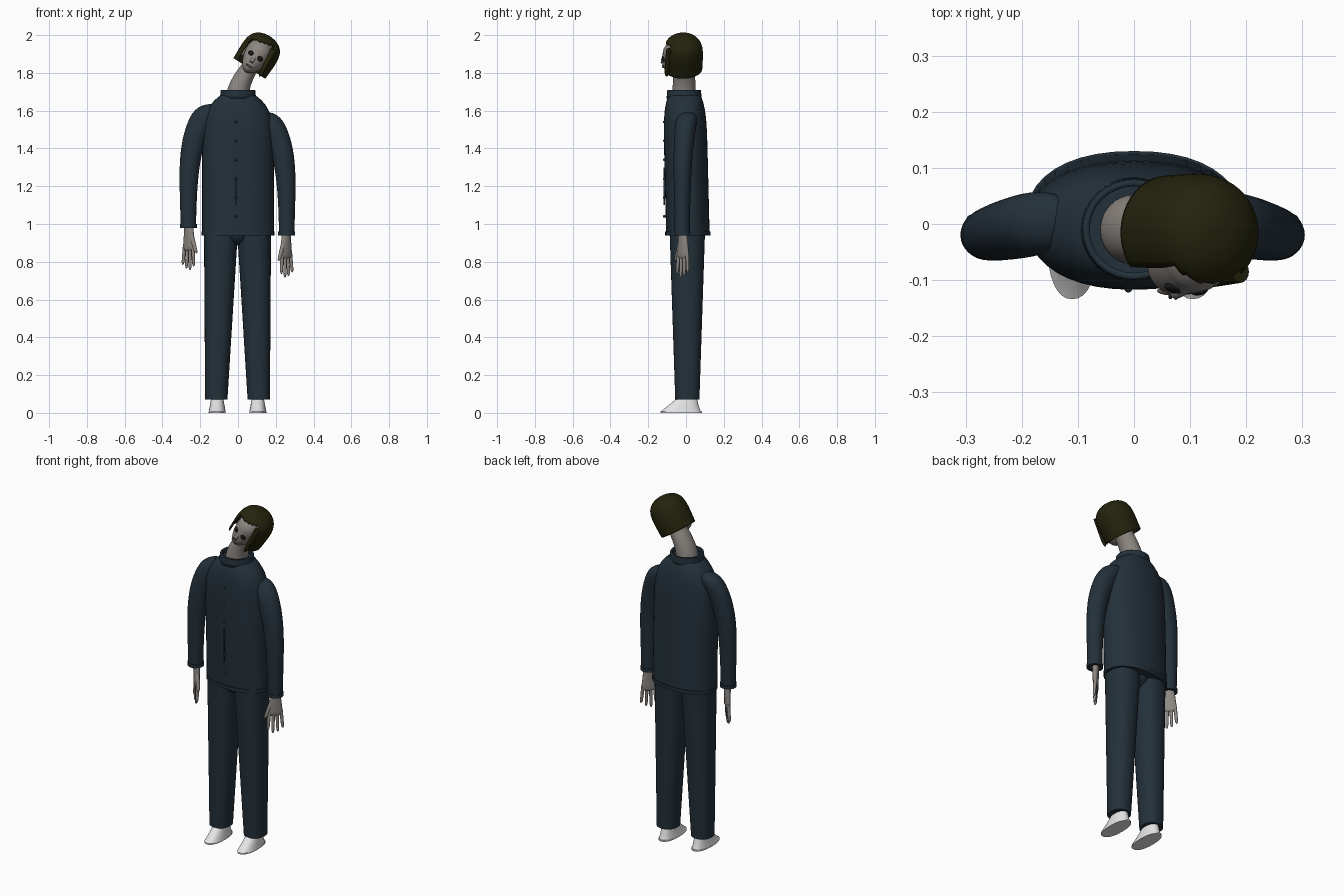
import bpy, bmesh
from math import sin, cos, pi, radians, degrees, atan2, copysign
from mathutils import Matrix, Vector

cube = bpy.data.objects.get("Cube")
if cube:
    bpy.data.objects.remove(cube)


def material(name, *rgb):
    mat = bpy.data.materials.new(name)
    mat.use_nodes = True
    mat.diffuse_color = (*rgb, 1)
    shader = mat.node_tree.nodes["Principled BSDF"]
    shader.inputs["Base Color"].default_value = mat.diffuse_color
    shader.inputs["Roughness"].default_value = 0.8
    return mat


navy = material("navy cloth", 0.017, 0.03, 0.042)
skin = material("pale skin", 0.27, 0.245, 0.225)
olive = material("dark olive hair", 0.018, 0.017, 0.004)
white = material("white shoe", 0.78, 0.78, 0.78)
black = material("eye black", 0.008, 0.008, 0.008)
brown = material("lip brown", 0.13, 0.1, 0.09)


def finish(name, bm, mat, frame=Matrix(), thickness=0):
    bmesh.ops.recalc_face_normals(bm, faces=bm.faces)
    bm.transform(frame)
    if frame.determinant() < 0:
        bmesh.ops.reverse_faces(bm, faces=bm.faces)
    mesh = bpy.data.meshes.new(name)
    bm.to_mesh(mesh)
    bm.free()
    mesh.materials.append(mat)
    part = bpy.data.objects.new(name, mesh)
    bpy.context.collection.objects.link(part)
    if thickness:
        shell = part.modifiers.new("thickness", "SOLIDIFY")
        shell.thickness = thickness
        shell.offset = 0
    bpy.ops.object.select_all(action="DESELECT")
    part.select_set(True)
    bpy.context.view_layer.objects.active = part
    bpy.ops.object.shade_smooth_by_angle(angle=radians(40))


def loft(start, end, start_size, end_size, bend=1, flare=1, cap=0,
         power=2, sides=32, steps=20, closed=True):
    """Level rings from start to end. Bend eases the path, flare eases the
    size, cap rounds off the end, power squares the cross-section."""
    start, end = Vector(start), Vector(end)
    start_size, end_size = Vector(start_size), Vector(end_size)
    bm = bmesh.new()
    rings = []
    for step in range(steps + 1):
        t = sin(pi / 2 * step / steps)
        centre = start.lerp(end, t ** bend)
        centre.z = start.z + (end.z - start.z) * t
        size = start_size.lerp(end_size, t ** flare)
        if cap:
            size *= (1 - 0.99 * t ** cap) ** 0.5
        ring = []
        for side in range(sides):
            turn = 2 * pi * side / sides
            x, y = (copysign(abs(v) ** (2 / power), v) for v in (cos(turn), sin(turn)))
            ring.append(bm.verts.new(centre + Vector((x * size.x, y * size.y, 0))))
        rings.append(ring)
    for lower, upper in zip(rings, rings[1:]):
        for side in range(sides):
            bm.faces.new((lower[side], lower[side - 1], upper[side - 1], upper[side]))
    if closed:
        bm.faces.new(rings[0])
        bm.faces.new(rings[-1])
    return bm


def ball(name, mat, centre, size, frame=Matrix(), turn=0):
    bm = bmesh.new()
    bmesh.ops.create_uvsphere(bm, u_segments=20, v_segments=12, radius=1)
    bm.transform(Matrix.Translation(centre) @ Matrix.Rotation(turn, 4, "Z")
                 @ Matrix.Diagonal((*size, 1)))
    finish(name, bm, mat, frame)


# Jacket body with sloping shoulders, hem and collar
body = loft((0, 0.01, 0.945), (0, -0.008, 1.685), (0.19, 0.115), (0.086, 0.083),
            flare=11, power=2.25, sides=40)
finish("jacket_body", body, navy)
hem = loft((0, 0.01, 0.94), (0, 0.01, 0.96), (0.192, 0.12), (0.192, 0.12),
           power=2.25, sides=40, steps=2)
finish("jacket_hem", hem, navy)
collar = loft((0, -0.01, 1.665), (0, -0.01, 1.71), (0.09, 0.087), (0.085, 0.083),
              steps=4, closed=False)
finish("collar", collar, navy, thickness=0.012)

# Front fastening
for i in range(6):
    ball(f"button_{i}", navy, (-0.01, -0.115, 1.04 + 0.1 * i), (0.007, 0.007, 0.007))
placket = bmesh.new()
bmesh.ops.create_cube(placket, size=1, matrix=Matrix.Translation((-0.01, -0.115, 1.2))
                      @ Matrix.Diagonal((0.004, 0.01, 0.2, 1)))
finish("front_placket", placket, navy)

ball("trouser_seat", navy, (0, 0, 0.955), (0.075, 0.09, 0.07))

# Limbs, built for the left and flipped for the right
for side, label, drop, shift in ((-1, "right", 0, 0), (1, "left", -0.04, -0.005)):
    leg = Matrix.Translation((shift, 0, 0)) @ Matrix.Diagonal((side, 1, 1, 1))
    arm = Matrix.Translation((0, 0, drop)) @ leg

    sleeve = loft((0.263, -0.02, 0.985), (0.14, 0.01, 1.635), (0.041, 0.04), (0.075, 0.06),
                  bend=4, flare=1.5, cap=30)
    finish(f"{label}_sleeve", sleeve, navy, arm)
    cuff = loft((0.263, -0.02, 0.98), (0.263, -0.02, 1), (0.045, 0.044), (0.045, 0.044), steps=2)
    finish(f"{label}_cuff", cuff, navy, arm)

    trouser = loft((0.115, 0.007, 0.07), (0.09, 0.007, 0.97), (0.059, 0.064), (0.09, 0.094),
                   power=2.3)
    finish(f"{label}_trouser_leg", trouser, navy, leg)
    shoe = loft((0.11, -0.028, 0.008), (0.11, 0.01, 0.09), (0.045, 0.106), (0.03, 0.045),
                flare=0.9, power=2.3)
    finish(f"{label}_shoe", shoe, white, leg)
    sole = loft((0.11, -0.025, 0), (0.11, -0.025, 0.008), (0.045, 0.109), (0.045, 0.109),
                power=2.3, steps=1)
    finish(f"{label}_sole", sole, white, leg)

    # Hand, turned so the thumb points forward and inward
    hand = arm @ Matrix.Translation((0.26, -0.016, 0.985)) @ Matrix.Rotation(pi / 4, 4, "Z")
    palm = loft((0, 0, 0.03), (0, 0, -0.13), (0.025, 0.02), (0.044, 0.014), cap=20)
    finish(f"{label}_palm", palm, skin, hand)
    for i in range(4):
        spread = i - 1.5
        tip = 0.02 * abs(i - 1.3) - 0.235
        finger = loft((0.021 * spread, 0, -0.1), (0.027 * spread, -0.005, tip),
                      (0.01, 0.01), (0.008, 0.008), cap=12, sides=12)
        finish(f"{label}_finger_{i}", finger, skin, hand)
    thumb = loft((-0.02, 0, -0.045), (-0.056, 0, -0.14), (0.013, 0.013), (0.009, 0.009),
                 cap=12, sides=12)
    finish(f"{label}_thumb", thumb, skin, hand)

# Neck, bending toward the tilted head
neck = loft((0, -0.01, 1.69), (0.085, -0.01, 1.86), (0.06, 0.062), (0.053, 0.055), bend=1.6)
finish("neck", neck, skin)

# Head in its own tilted frame, with the face turned slightly
tilt = Matrix.Translation((0.1, -0.015, 1.885)) @ Matrix.Rotation(radians(33), 4, "Y")
face = tilt @ Matrix.Rotation(radians(-5), 4, "Z")
ball("skull", skin, (0, -0.014, 0.02), (0.074, 0.094, 0.085), face)
jaw = loft((0, -0.014, 0.02), (0, -0.055, -0.1), (0.073, 0.093), (0.03, 0.045),
           flare=1.5, cap=8)
finish("jaw", jaw, skin, face)
nose = loft((0, -0.1, 0.01), (0, -0.107, -0.042), (0.006, 0.008), (0.014, 0.016),
            cap=8, sides=16)
finish("nose", nose, skin, face)
for side, label in ((-1, "right"), (1, "left")):
    ball(f"{label}_eye", black, (0.028 * side, -0.102, 0), (0.017, 0.008, 0.013), face, 0.25 * side)
    ball(f"{label}_nostril", black, (0.006 * side, -0.115, -0.04), (0.004, 0.005, 0.003), face)
    ball(f"{label}_ear", skin, (0.072 * side, 0, -0.01), (0.01, 0.02, 0.03), face)
ball("mouth", brown, (0, -0.106, -0.063), (0.02, 0.006, 0.005), face)

# Bobbed hair: a dome, open below and across the face
hair = loft((0, 0, -0.073), (0, 0, 0.125), (0.097, 0.098), (0.106, 0.107), cap=5, sides=48, steps=30)
opening = []
for panel in hair.faces:
    spot = panel.calc_center_median()
    bearing = degrees(atan2(spot.x, -spot.y))
    fringe = 0.084 + 0.0004 * bearing
    if spot.z < -0.072 or (-52 < bearing < 37 and spot.z < fringe):
        opening.append(panel)
bmesh.ops.delete(hair, geom=opening, context="FACES")
finish("hair", hair, olive, tilt, thickness=0.007)
lock = loft((0.055, -0.07, 0.08), (0.068, -0.088, -0.08), (0.018, 0.02), (0.01, 0.014),
            cap=8, sides=16)
finish("front_lock", lock, olive, tilt)
